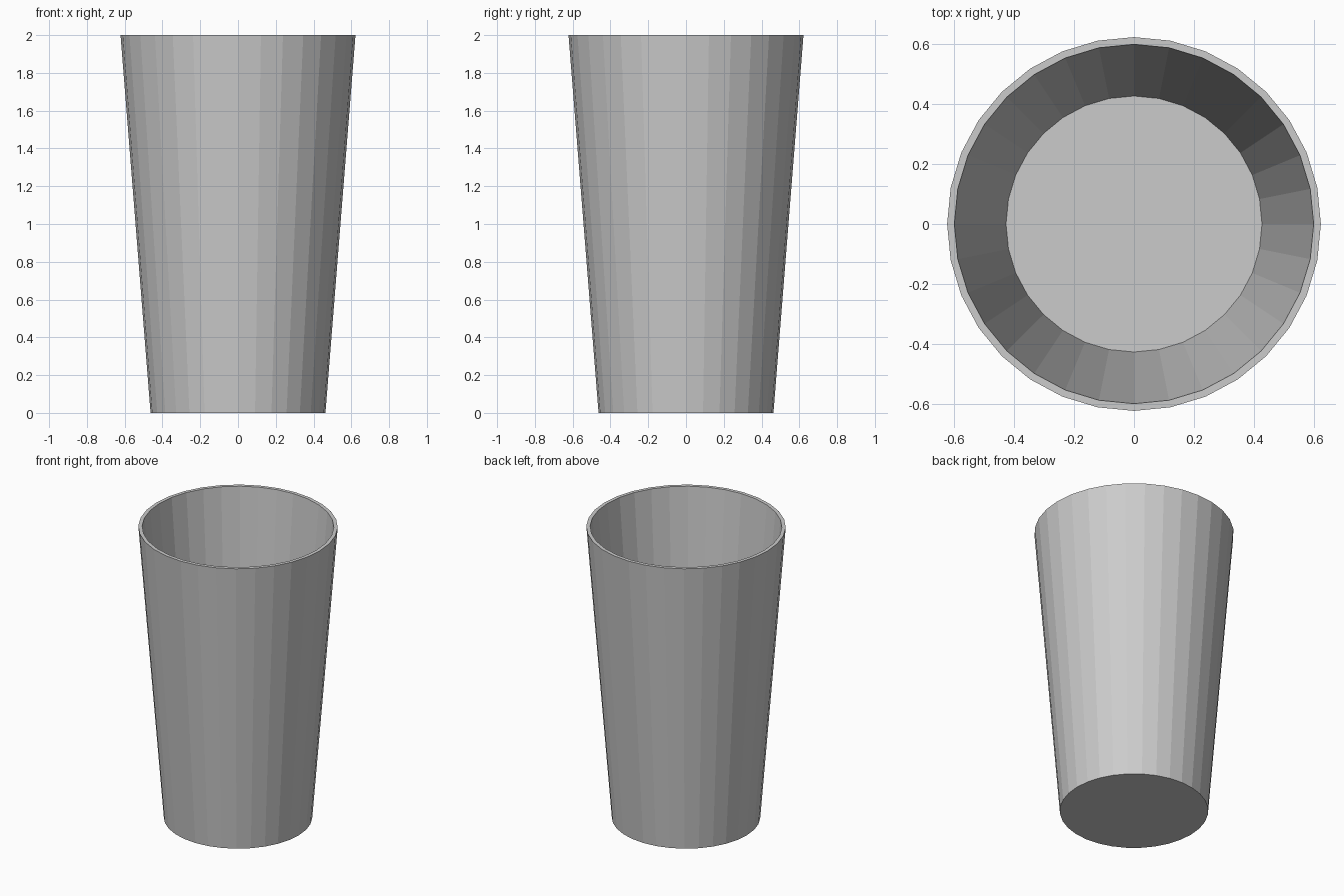
import bpy, bmesh, math

if "Cube" in bpy.data.objects:
    bpy.data.objects.remove(bpy.data.objects["Cube"])

SIDES = 32
# profile (radius, height): outer bottom, outer rim, inner rim, inner floor
PROFILE = [(0.463, 0.0), (0.622, 2.0), (0.598, 2.0), (0.426, 0.04)]

bm = bmesh.new()


def ring(radius, z):
    step = 2 * math.pi / SIDES
    return [bm.verts.new((radius * math.cos(i * step), radius * math.sin(i * step), z))
            for i in range(SIDES)]


rings = [ring(r, z) for r, z in PROFILE]

# outer wall, rim and inner wall
for a, b in zip(rings, rings[1:]):
    for i in range(SIDES):
        j = (i + 1) % SIDES
        bm.faces.new((a[i], a[j], b[j], b[i]))

# underside and inner floor
bm.faces.new(list(reversed(rings[0])))
bm.faces.new(rings[-1])
bmesh.ops.recalc_face_normals(bm, faces=bm.faces[:])

mesh = bpy.data.meshes.new("tumbler")
bm.to_mesh(mesh)
bm.free()
cup = bpy.data.objects.new("tumbler", mesh)
bpy.context.collection.objects.link(cup)
